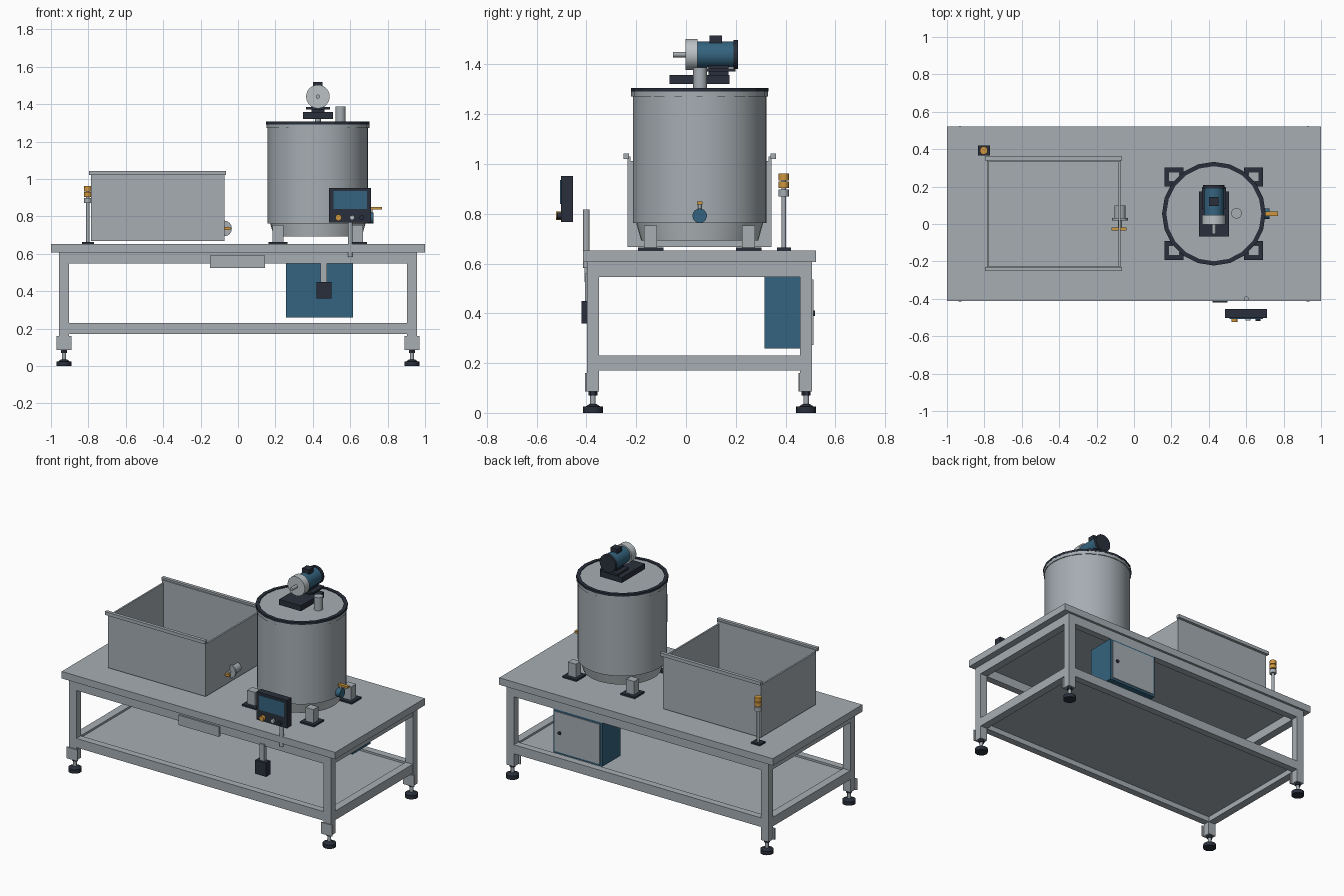
import bpy, bmesh, math
from mathutils import Matrix, Vector

if "Cube" in bpy.data.objects:
    bpy.data.objects.remove(bpy.data.objects["Cube"])


def mat(name, rgb):
    m = bpy.data.materials.new(name)
    m.diffuse_color = (*rgb, 1)
    m.use_nodes = True
    m.node_tree.nodes["Principled BSDF"].inputs["Base Color"].default_value = m.diffuse_color
    return m


GREY = mat("steel grey", (0.38, 0.42, 0.45))
LIGHT = mat("bright steel", (0.50, 0.54, 0.56))
DARK = mat("charcoal", (0.022, 0.028, 0.043))
BLUE = mat("machine blue", (0.034, 0.125, 0.21))
GOLD = mat("amber", (0.62, 0.31, 0.05))


def finish(name, bm, material, smooth=False):
    me = bpy.data.meshes.new(name)
    bmesh.ops.recalc_face_normals(bm, faces=bm.faces)
    bm.to_mesh(me)
    bm.free()
    me.materials.append(material)
    ob = bpy.data.objects.new(name, me)
    bpy.context.collection.objects.link(ob)
    if smooth:
        bpy.ops.object.select_all(action='DESELECT')
        bpy.context.view_layer.objects.active = ob
        ob.select_set(True)
        bpy.ops.object.shade_smooth_by_angle(angle=math.radians(35))
    return ob


def box(name, x, y, z, material):
    """Box from (min, max) ranges."""
    bm = bmesh.new()
    bmesh.ops.create_cube(bm, size=1)
    for v in bm.verts:
        v.co = Vector([(r[0] + r[1]) / 2 + c * (r[1] - r[0]) for r, c in zip((x, y, z), v.co)])
    return finish(name, bm, material)


def rod(name, a, b, r, material, r2=None, seg=24):
    """Cylinder or cone from point a to point b."""
    a, b = Vector(a), Vector(b)
    d = b - a
    bm = bmesh.new()
    rot = Vector((0, 0, 1)).rotation_difference(d).to_matrix().to_4x4()
    bmesh.ops.create_cone(bm, cap_ends=True, segments=seg, radius1=r, radius2=r if r2 is None else r2,
                          depth=d.length, matrix=Matrix.Translation((a + b) / 2) @ rot)
    return finish(name, bm, material, True)


def around(c, h):
    return (c - h, c + h)


# Table top, legs and levelling feet
box("table_top", (-1, 1), (-0.413, 0.522), (0.607, 0.653), GREY)
LX, LY = 0.93, (-0.374, 0.483)
for sx in (-1, 1):
    for y in LY:
        x = sx * LX
        box("leg", around(x, 0.027), around(y, 0.024), (0.085, 0.607), GREY)
        box("leg_plate", around(x, 0.04), (y - 0.031, y - 0.024), (0.085, 0.16), GREY)
        rod("foot_stem", (x, y, 0.02), (x, y, 0.085), 0.011, GREY, seg=12)
        rod("foot_nut", (x, y, 0.07), (x, y, 0.085), 0.018, DARK, seg=6)
        rod("foot_cone", (x, y, 0.025), (x, y, 0.035), 0.03, DARK, 0.015)
        rod("foot_pad", (x, y, 0), (x, y, 0.025), 0.04, DARK)

# Upper and lower rails, shelf
for z in ((0.547, 0.607), (0.17, 0.23)):
    for y in LY:
        box("long_rail", (-LX + 0.027, LX - 0.027), around(y, 0.023), z, GREY)
    for sx in (-1, 1):
        box("short_rail", around(sx * LX, 0.026), (LY[0] + 0.024, LY[1] - 0.024), z, GREY)
box("shelf", (-0.905, 0.905), (-0.352, 0.46), (0.205, 0.217), GREY)
box("drawer_front", (-0.15, 0.145), (-0.408, -0.39), (0.525, 0.59), GREY)

# Hanging pedal box with conduit
box("switch_box", around(0.46, 0.04), (-0.42, -0.375), (0.36, 0.45), DARK)
box("switch_conduit", around(0.458, 0.017), (-0.405, -0.38), (0.45, 0.56), GREY)

# Electrical cabinet with rear door
box("cabinet", (0.257, 0.616), (0.316, 0.506), (0.258, 0.547), BLUE)
box("cabinet_door", (0.272, 0.601), (0.506, 0.512), (0.272, 0.535), GREY)
rod("door_knob", (0.565, 0.51, 0.40), (0.565, 0.519, 0.40), 0.011, DARK, seg=12)

# Open rectangular trough
TX, TY, TZ, W = (-0.787, -0.072), (-0.235, 0.343), (0.667, 1.012), 0.011
box("trough_floor", TX, TY, (TZ[0], TZ[0] + W), GREY)
box("trough_end_left", (TX[0], TX[0] + W), TY, TZ, GREY)
box("trough_end_right", (TX[1] - W, TX[1]), TY, TZ, GREY)
for y, lip in (((TY[0], TY[0] + W), (-0.252, -0.23)), ((TY[1] - W, TY[1]), (0.339, 0.361))):
    box("trough_side", TX, y, (TZ[0], 1.03), GREY)
    box("trough_lip", (-0.797, -0.064), lip, (1.02, 1.042), GREY)

# Trough drain valve
VX, VZ = -0.075, 0.735
rod("drain_body", (VX, 0.03, VZ), (VX, 0.1, VZ), 0.03, GREY)
rod("drain_flange", (VX, 0.02, VZ), (VX, 0.032, VZ), 0.042, GREY)
rod("drain_stem", (VX, -0.02, VZ), (VX, 0.02, VZ), 0.01, GREY, seg=12)
box("drain_lever", (-0.12, -0.04), (-0.034, -0.018), around(VZ, 0.008), GOLD)

# Mixing drum with tapered bottom, lid and gasket ring
CX, CY = 0.427, 0.055
rod("drum", (CX, CY, 0.763), (CX, CY, 1.28), 0.268, GREY, seg=40)
rod("drum_bottom", (CX, CY, 0.692), (CX, CY, 0.763), 0.235, LIGHT, 0.255, seg=40)
rod("drum_lid", (CX, CY, 1.272), (CX, CY, 1.301), 0.275, GREY, seg=20)
bm = bmesh.new()
N = 20
loops = []
for r, z in ((0.254, 1.299), (0.277, 1.292), (0.277, 1.306), (0.254, 1.306)):
    loops.append([bm.verts.new((CX + r * math.sin(2 * math.pi * i / N), CY + r * math.cos(2 * math.pi * i / N), z))
                  for i in range(N)])
for k in range(4):
    p, q = loops[k], loops[(k + 1) % 4]
    for i in range(N):
        j = (i + 1) % N
        bm.faces.new((p[i], p[j], q[j], q[i]))
finish("lid_gasket", bm, DARK)

# Drum support posts on base plates
for sx in (-1, 1):
    for sy in (-1, 1):
        x, y = CX + sx * 0.213, CY + sy * 0.197
        box("post_plate", around(x, 0.051), around(y, 0.051), (0.653, 0.664), DARK)
        box("support_post", around(x, 0.029), around(y, 0.026), (0.664, 0.753), GREY)

# Drum outlet valve
rod("outlet", (0.67, CY, 0.792), (0.725, CY, 0.792), 0.029, BLUE)
rod("outlet_stem", (0.712, CY, 0.81), (0.712, CY, 0.84), 0.007, GREY, seg=12)
box("outlet_lever", (0.70, 0.77), around(CY, 0.011), (0.837, 0.85), GOLD)

# Lid pipe
rod("lid_pipe", (0.548, 0.057, 1.30), (0.548, 0.057, 1.387), 0.028, GREY)

# Motor on its base
MZ = 1.44
rod("drive_shaft", (CX, CY, 1.30), (CX, CY, 1.325), 0.016, GREY, seg=16)
box("motor_base", around(CX, 0.08), (-0.066, 0.175), (1.321, 1.357), DARK)
box("motor_foot", around(CX, 0.064), (0.08, 0.198), (1.371, 1.384), DARK)
box("motor_riser", around(CX, 0.035), (0.09, 0.17), (1.355, 1.395), DARK)
rod("motor_body", (CX, 0.045, MZ), (CX, 0.192, MZ), 0.053, BLUE, seg=28)
rod("motor_end_cap", (CX, 0.19, MZ), (CX, 0.209, MZ), 0.058, DARK, seg=28)
rod("motor_flange", (CX, -0.002, MZ), (CX, 0.047, MZ), 0.063, LIGHT, seg=28)
rod("motor_shaft", (CX, -0.053, MZ), (CX, 0, MZ), 0.011, GREY, seg=16)
box("terminal_box", around(CX, 0.025), (0.095, 0.145), (1.485, 1.517), DARK)

# Control panel with screen, buttons and post
box("panel_housing", (0.487, 0.71), (-0.503, -0.455), (0.768, 0.952), DARK)
box("panel_screen", (0.51, 0.69), (-0.507, -0.503), (0.84, 0.936), BLUE)
for x, r, d, m in ((0.537, 0.017, 0.02, GOLD), (0.61, 0.013, 0.012, LIGHT), (0.662, 0.013, 0.015, DARK)):
    rod("panel_button", (x, -0.502, 0.793), (x, -0.503 - d, 0.793), r, m, seg=16)
rod("panel_post", (0.6, -0.4, 0.583), (0.6, -0.4, 0.818), 0.013, GREY, seg=16)

# Signal tower
SX, SY = -0.803, 0.393
box("tower_base", around(SX, 0.032), around(SY, 0.028), (0.653, 0.664), DARK)
rod("tower_pole", (SX, SY, 0.66), (SX, SY, 0.96), 0.009, GREY, seg=12)
for z, m in ((0.87, GREY), (0.903, GOLD), (0.934, GOLD)):
    rod("tower_light", (SX, SY, z), (SX, SY, z + 0.027), 0.021, m, seg=20)
